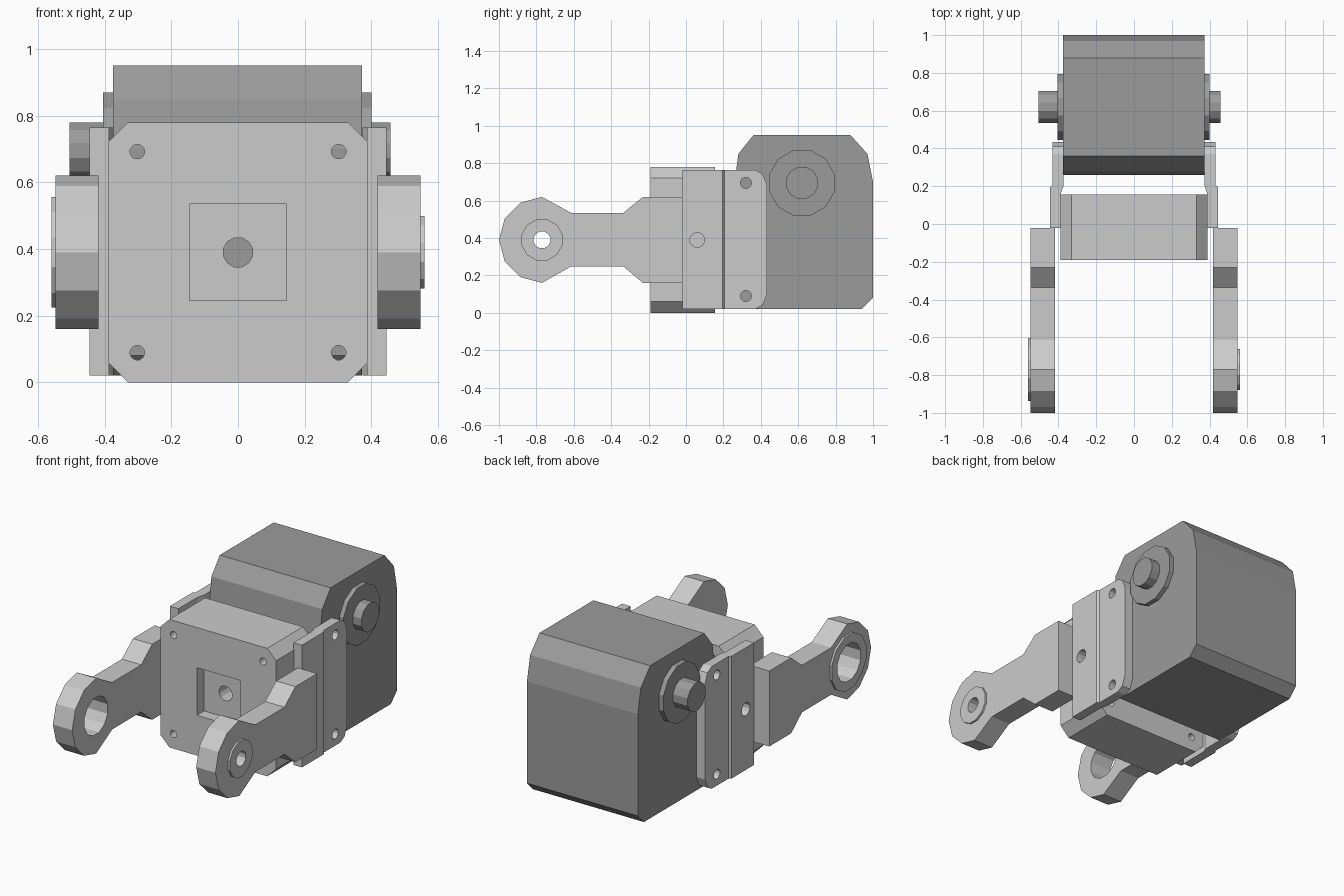
import bpy, bmesh
from math import sin, cos, pi, radians

if "Cube" in bpy.data.objects:
    bpy.data.objects.remove(bpy.data.objects["Cube"])

dark = bpy.data.materials.new("dark_grey")
dark.diffuse_color = (0.33, 0.33, 0.33, 1)
dark.use_nodes = True
dark.node_tree.nodes["Principled BSDF"].inputs["Base Color"].default_value = dark.diffuse_color


def prism(name, pts, axis, lo, hi, mat=None):
    """Extrude a 2D outline along an axis: x takes (y,z), y takes (x,z), z takes (x,y)."""
    place = {"x": lambda u, v, w: (w, u, v),
             "y": lambda u, v, w: (u, w, v),
             "z": lambda u, v, w: (u, v, w)}[axis]
    bm = bmesh.new()
    a = [bm.verts.new(place(u, v, lo)) for u, v in pts]
    b = [bm.verts.new(place(u, v, hi)) for u, v in pts]
    n = len(pts)
    bm.faces.new(a)
    bm.faces.new(b)
    for i in range(n):
        j = (i + 1) % n
        bm.faces.new((a[i], a[j], b[j], b[i]))
    bmesh.ops.recalc_face_normals(bm, faces=bm.faces)
    mesh = bpy.data.meshes.new(name)
    bm.to_mesh(mesh)
    bm.free()
    ob = bpy.data.objects.new(name, mesh)
    bpy.context.collection.objects.link(ob)
    if mat:
        mesh.materials.append(mat)
    return ob


def ngon(u, v, r, n=12, start=15):
    return [(u + r * cos(radians(start) + 2 * pi * i / n),
             v + r * sin(radians(start) + 2 * pi * i / n)) for i in range(n)]


def carve(ob, cutters, op="DIFFERENCE"):
    """Apply booleans to ob and delete the cutters."""
    for c in cutters:
        c.hide_render = True
        m = ob.modifiers.new("cut", "BOOLEAN")
        m.object, m.operation, m.solver = c, op, "EXACT"
    dg = bpy.context.evaluated_depsgraph_get()
    mesh = bpy.data.meshes.new_from_object(ob.evaluated_get(dg))
    ob.modifiers.clear()
    ob.data = mesh
    for c in cutters:
        bpy.data.objects.remove(c)


# Motor housing with side hubs and shaft
prism("motor_housing", [(0.32, 0.02), (0.94, 0.02), (1.0, 0.08), (1.0, 0.70), (0.97, 0.85),
                        (0.88, 0.95), (0.36, 0.95), (0.28, 0.85), (0.26, 0.70), (0.26, 0.08)],
      "x", -0.375, 0.372, dark)
for side, x0, x_hub, x_shaft in (("left", -0.36, -0.405, -0.505), ("right", 0.36, 0.40, 0.458)):
    prism("motor_hub_" + side, ngon(0.62, 0.695, 0.181), "x",
          min(x0, x_hub), max(x0, x_hub), dark)
    prism("motor_shaft_" + side, ngon(0.62, 0.695, 0.088), "x",
          min(x0, x_shaft), max(x0, x_shaft), dark)

# Centre block with square recess and bolt holes
w, c, h = 0.39, 0.06, 0.78
block = prism("centre_block", [(-w + c, 0), (w - c, 0), (w, c), (w, h - c),
                               (w - c, h), (-w + c, h), (-w, h - c), (-w, c)],
              "y", -0.19, 0.155)
q = 0.145
cuts = [prism("recess_cut", [(-q, 0.39 - q), (q, 0.39 - q), (q, 0.39 + q), (-q, 0.39 + q)],
              "y", -0.3, -0.12),
        prism("hole_cut", ngon(0, 0.39, 0.045), "y", -0.4, 0.4)]
cuts += [prism("hole_cut", ngon(x, z, 0.022), "y", -0.4, 0.4)
         for x in (-0.302, 0.302) for z in (0.089, 0.692)]
carve(block, cuts)

# Side brackets and fork arms
arm_outline = [(-0.02, 0.16), (-0.02, 0.62), (-0.23, 0.62), (-0.335, 0.535), (-0.615, 0.535)]
arm_outline += [(-0.77 + 0.23 * cos(radians(a)), 0.39 + 0.23 * sin(radians(a)))
                for a in range(90, 271, 30)]
arm_outline += [(-0.615, 0.248), (-0.335, 0.248), (-0.23, 0.16)]
plate_outline = [(-0.1, 0.02), (0.37, 0.02), (0.41, 0.042), (0.433, 0.10), (0.433, 0.685),
                 (0.41, 0.742), (0.37, 0.765), (-0.1, 0.765)]

for side, s, r_boss, r_hole in (("left", -1, 0.172, 0.115), ("right", 1, 0.113, 0.046)):
    section = [(0.387, -0.02), (0.445, -0.02), (0.445, 0.195), (0.432, 0.207),
               (0.432, 0.5), (0.374, 0.5), (0.374, 0.20), (0.387, 0.165)]
    bracket = prism("bracket_" + side, [(s * x, y) for x, y in section], "z", -0.1, 0.9)
    carve(bracket, [prism("trim", plate_outline, "x", -0.7, 0.7)], "INTERSECT")
    ends = sorted((s * 0.3, s * 0.7))
    carve(bracket, [prism("hole_cut", ngon(y, z, r), "x", *ends)
                    for y, z, r in ((0.06, 0.39, 0.04), (0.32, 0.695, 0.03), (0.32, 0.09, 0.03))])

    arm = prism("fork_arm_" + side, arm_outline, "x", *sorted((s * 0.418, s * 0.548)))
    boss = prism("arm_boss_" + side, ngon(-0.77, 0.39, r_boss), "x", *sorted((s * 0.50, s * 0.56)))
    for part in (arm, boss):
        carve(part, [prism("hole_cut", ngon(-0.77, 0.39, r_hole), "x", *ends)])
